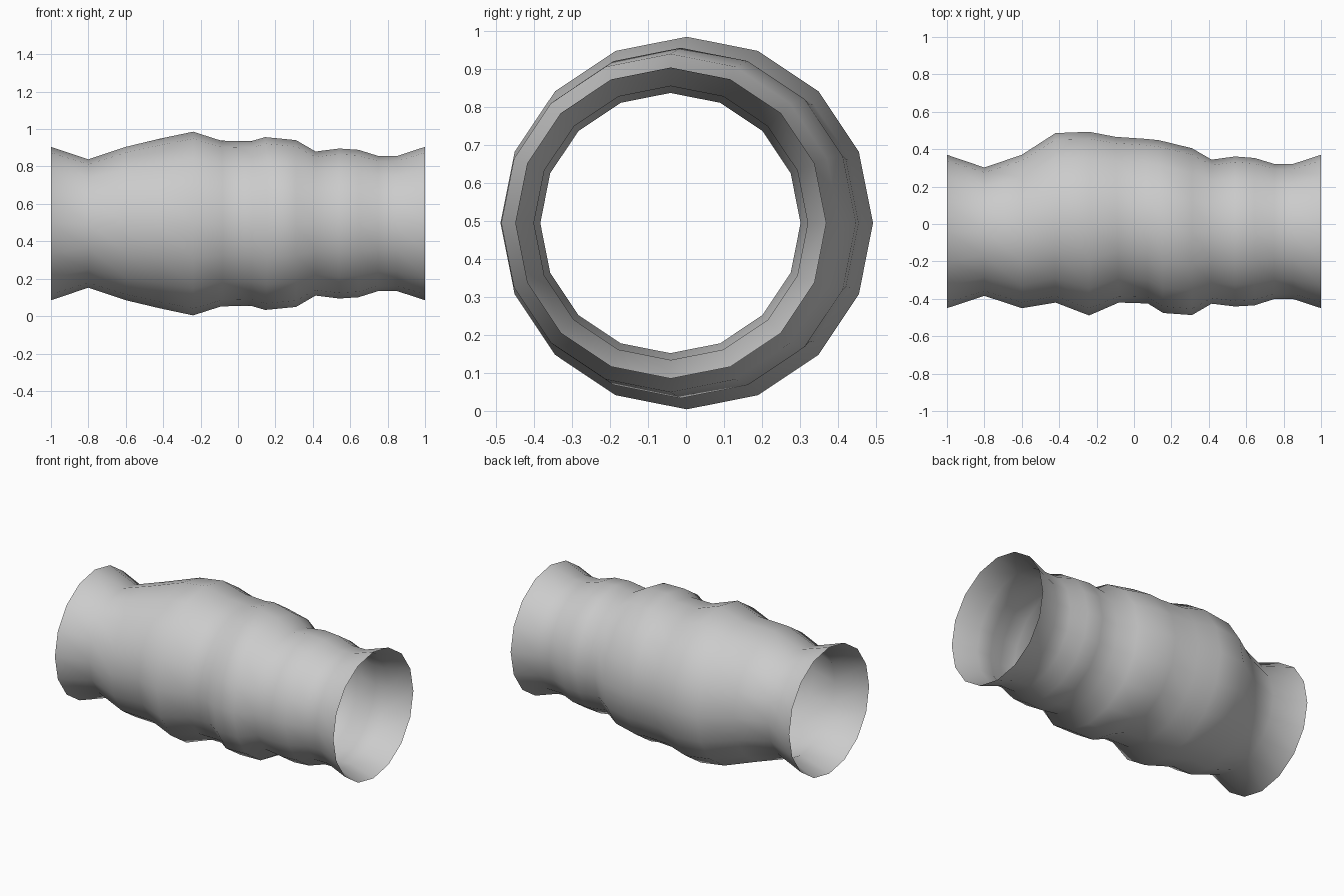
import bpy, bmesh, math

if "Cube" in bpy.data.objects:
    bpy.data.objects.remove(bpy.data.objects["Cube"], do_unlink=True)

SIDES = 16
AXIS_Z = 0.495

# Ring stations along the tube: x, radius, sideways centre, tilt
RINGS = [
    (-1.0, .41, -.04, 0), (-.8, .343, -.041, 0), (-.6, .41, -.04, 0),
    (-.42, .453, .033, 0), (-.24, .491, .002, 0), (-.09, .443, .023, -.02),
    (.07, .44, .015, -.01), (.145, .462, -.014, -.025), (.31, .446, -.041, 0),
    (.415, .385, -.041, 0), (.54, .401, -.04, 0), (.645, .394, -.041, 0),
    (.75, .361, -.04, 0), (.85, .361, -.04, 0), (1.0, .41, -.04, 0),
]

# Plain light grey
grey = bpy.data.materials.new("light_grey")
grey.use_nodes = True
colour = (0.6, 0.6, 0.6, 1)
grey.diffuse_color = colour
grey.node_tree.nodes["Principled BSDF"].inputs["Base Color"].default_value = colour


def add_ring(bm, x, radius, centre_y, tilt):
    ring = []
    for i in range(SIDES):
        a = math.tau * i / SIDES
        dy = radius * math.cos(a)
        ring.append(bm.verts.new((x + tilt * dy, centre_y + dy,
                                  AXIS_Z + radius * math.sin(a))))
    return ring


# Open wavy tube, lofted through the rings
bm = bmesh.new()
loops = [add_ring(bm, *r) for r in RINGS]
for a, b in zip(loops, loops[1:]):
    for i in range(SIDES):
        j = (i + 1) % SIDES
        bm.faces.new((a[i], a[j], b[j], b[i])).smooth = True
bmesh.ops.recalc_face_normals(bm, faces=bm.faces)
# Make sure the outside of the tube faces outward
f = bm.faces[:][0]
c = f.calc_center_median()
if f.normal.y * (c.y + 0.04) + f.normal.z * (c.z - AXIS_Z) < 0:
    bmesh.ops.reverse_faces(bm, faces=bm.faces)

mesh = bpy.data.meshes.new("wavy_tube")
bm.to_mesh(mesh)
bm.free()
mesh.materials.append(grey)
tube = bpy.data.objects.new("wavy_tube", mesh)
bpy.context.collection.objects.link(tube)
